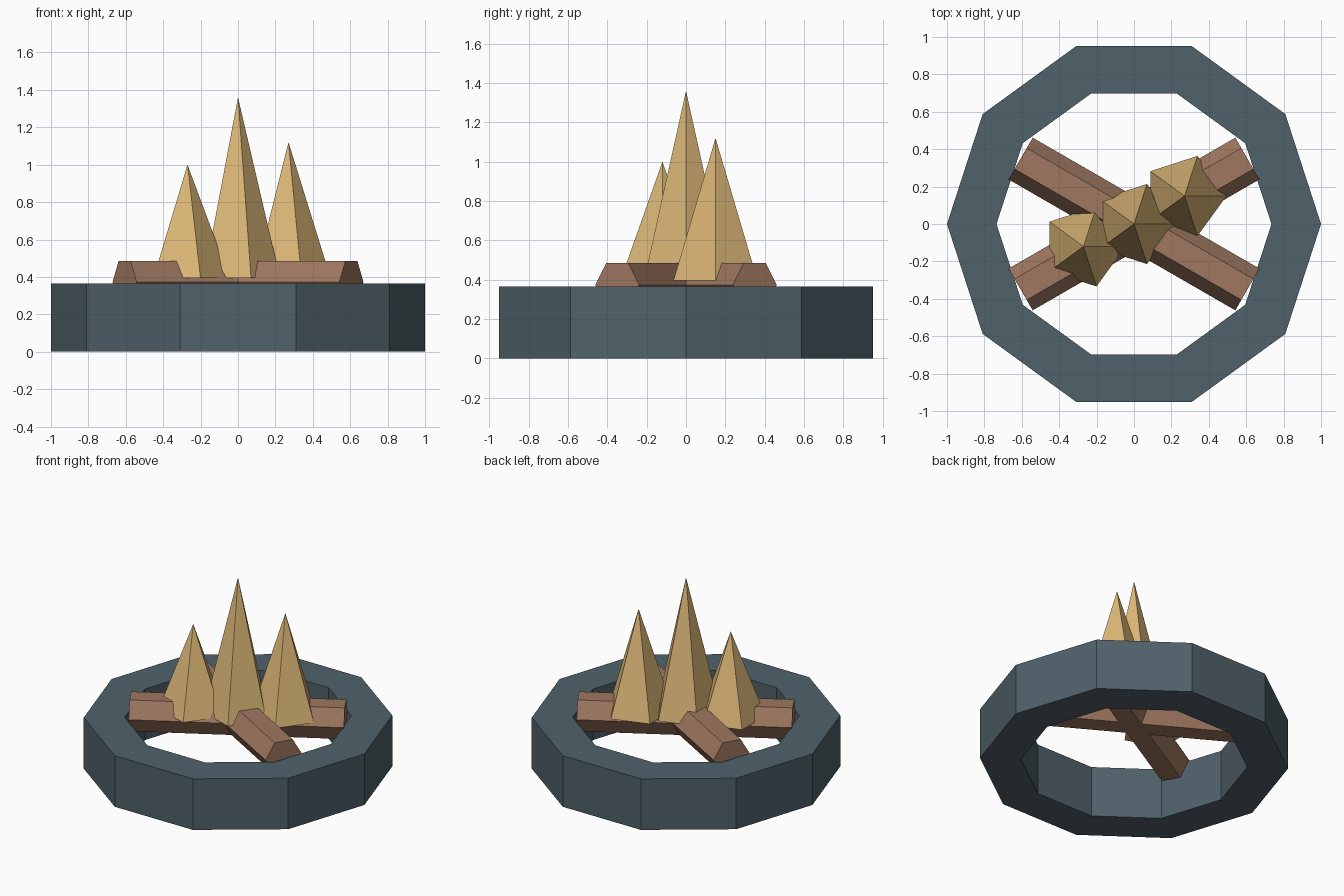
import bpy
import bmesh
from math import cos, sin, pi, radians
from mathutils import Matrix

cube = bpy.data.objects.get("Cube")
if cube:
    bpy.data.objects.remove(cube, do_unlink=True)


def material(name, srgb):
    """Flat material from an 8-bit sRGB colour."""
    colour = [((c / 255 + 0.055) / 1.055) ** 2.4 for c in srgb] + [1.0]
    mat = bpy.data.materials.new(name)
    mat.use_nodes = True
    mat.diffuse_color = colour
    bsdf = mat.node_tree.nodes["Principled BSDF"]
    bsdf.inputs["Base Color"].default_value = colour
    bsdf.inputs["Roughness"].default_value = 0.9
    return mat


def add_object(name, bm, mat):
    bmesh.ops.recalc_face_normals(bm, faces=bm.faces)
    mesh = bpy.data.meshes.new(name)
    bm.to_mesh(mesh)
    bm.free()
    mesh.materials.append(mat)
    obj = bpy.data.objects.new(name, mesh)
    bpy.context.collection.objects.link(obj)
    return obj


def prism(name, sides, r1, r2, depth, matrix, mat):
    """Capped straight or tapered prism with its first corner on +x."""
    bm = bmesh.new()
    rings = []
    for radius, z in ((r1, -depth / 2), (r2, depth / 2)):
        count = sides if radius else 1
        rings.append([bm.verts.new((radius * cos(2 * pi * i / sides),
                                    radius * sin(2 * pi * i / sides), z))
                      for i in range(count)])
    low, high = rings
    for i in range(sides):
        j = (i + 1) % sides
        if r2:
            bm.faces.new((low[i], low[j], high[j], high[i]))
        else:
            bm.faces.new((low[i], low[j], high[0]))
    bm.faces.new(low[::-1])
    if r2:
        bm.faces.new(high)
    bm.transform(matrix)
    return add_object(name, bm, mat)


def stone_ring(name, sides, outer, inner, height, mat):
    """Rectangular section swept around a polygon."""
    bm = bmesh.new()
    section = ((outer, 0), (outer, height), (inner, height), (inner, 0))
    loops = [[bm.verts.new((r * cos(2 * pi * i / sides),
                            r * sin(2 * pi * i / sides), z))
              for r, z in section] for i in range(sides)]
    for i, a in enumerate(loops):
        b = loops[(i + 1) % sides]
        for k in range(4):
            n = (k + 1) % 4
            bm.faces.new((a[k], b[k], b[n], a[n]))
    return add_object(name, bm, mat)


stone = material("slate stone", (80, 97, 106))
wood = material("brown wood", (160, 120, 97))
fire = material("golden flame", (220, 183, 119))

# Ten-sided ring of stone
stone_ring("stone_ring", 10, 1.0, 0.735, 0.365, stone)

# Two crossed hexagonal logs, lying flat side up
for name, angle in (("log_left", 30), ("log_right", -30)):
    place = (Matrix.Translation((0, 0, 0.373))
             @ Matrix.Rotation(radians(angle), 4, "Z")
             @ Matrix.Rotation(pi / 2, 4, "Y")
             @ Matrix.Rotation(pi / 2, 4, "Z"))
    prism(name, 6, 0.129, 0.129, 1.4, place, wood)

# Three five-sided flames
base = 0.395
for name, x, y, tip in (("flame_centre", 0, 0, 1.36),
                        ("flame_left", 0.27, 0.15, 1.12),
                        ("flame_right", -0.27, -0.12, 1.0)):
    place = Matrix.Translation((x, y, (base + tip) / 2))
    prism(name, 5, 0.225, 0, tip - base, place, fire)
